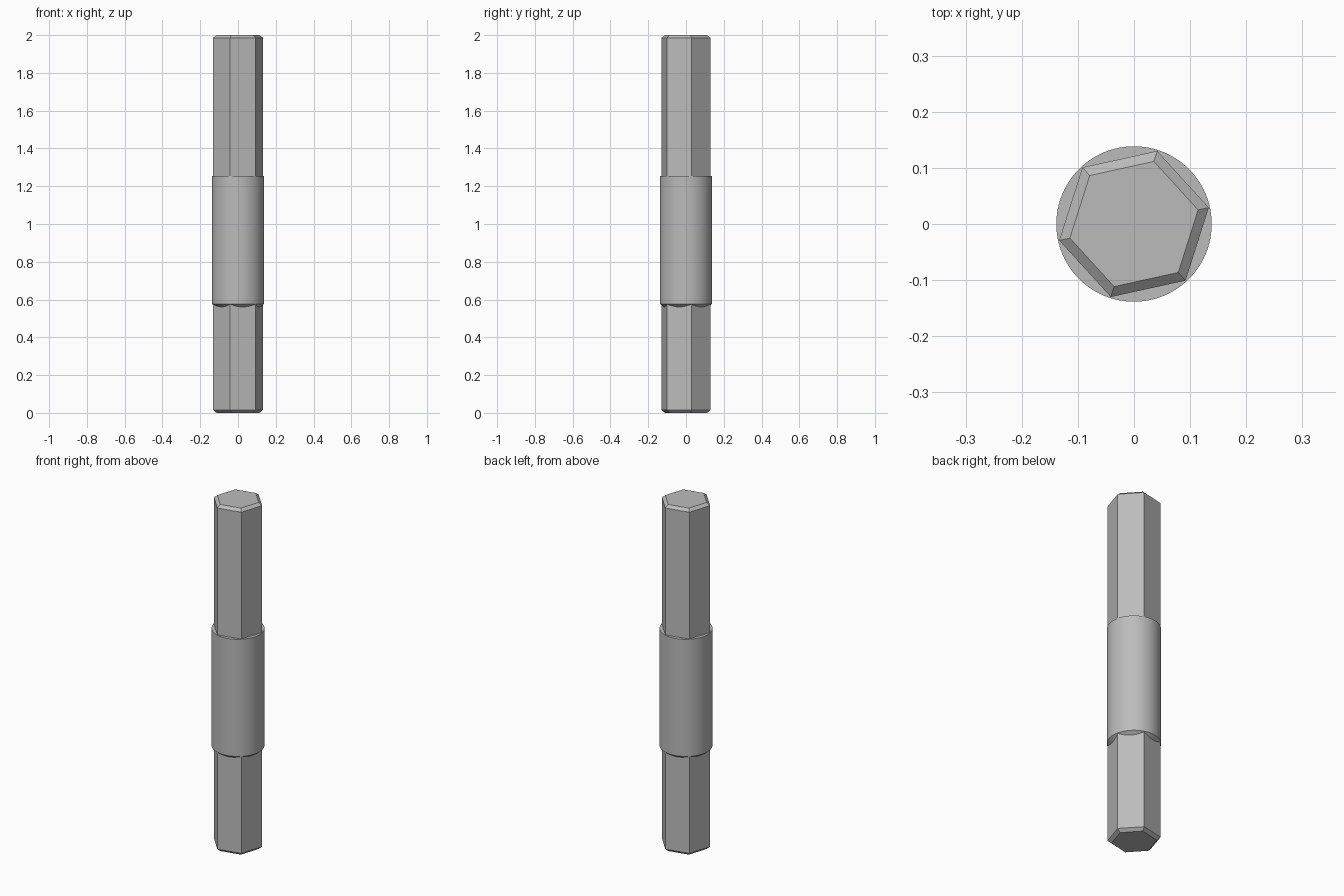
import bpy, bmesh, math

if "Cube" in bpy.data.objects:
    bpy.data.objects.remove(bpy.data.objects["Cube"])

steel = bpy.data.materials.new("steel grey")
steel.diffuse_color = (0.5, 0.5, 0.5, 1.0)
steel.use_nodes = True
steel.node_tree.nodes["Principled BSDF"].inputs["Base Color"].default_value = steel.diffuse_color


def lathe(name, profile, sides, turn=0.0):
    """Closed solid from stacked rings given as (radius, height)."""
    bm = bmesh.new()
    rings = []
    for r, z in profile:
        ring = []
        for i in range(sides):
            a = turn + math.tau * i / sides
            ring.append(bm.verts.new((r * math.cos(a), r * math.sin(a), z)))
        rings.append(ring)
    for low, high in zip(rings, rings[1:]):
        for i in range(sides):
            j = (i + 1) % sides
            bm.faces.new((low[i], low[j], high[j], high[i]))
    bm.faces.new(rings[0][::-1])
    bm.faces.new(rings[-1])
    mesh = bpy.data.meshes.new(name)
    bm.to_mesh(mesh)
    bm.free()
    mesh.materials.append(steel)
    obj = bpy.data.objects.new(name, mesh)
    bpy.context.collection.objects.link(obj)
    return obj


# Hexagonal rod with chamfered ends
rod = lathe("hex_rod", [(0.117, 0), (0.1365, 0.016), (0.1365, 1.985), (0.117, 2)],
            6, math.radians(12.4))

# Round collar: flat on top, cone underneath that scallops against the flats
collar = lathe("collar", [(0.112, 0.556), (0.1385, 0.577), (0.1385, 1.253)], 96)

# Fuse the collar onto the rod
fuse = rod.modifiers.new("fuse collar", 'BOOLEAN')
fuse.operation = 'UNION'
fuse.solver = 'EXACT'
fuse.object = collar
bpy.context.view_layer.objects.active = rod
rod.select_set(True)
bpy.ops.object.modifier_apply(modifier=fuse.name)
bpy.data.objects.remove(collar)

# Smooth barrel, crisp hexagon edges
bpy.ops.object.shade_smooth_by_angle(angle=math.radians(25))
rod.name = "hex_rod_with_collar"
